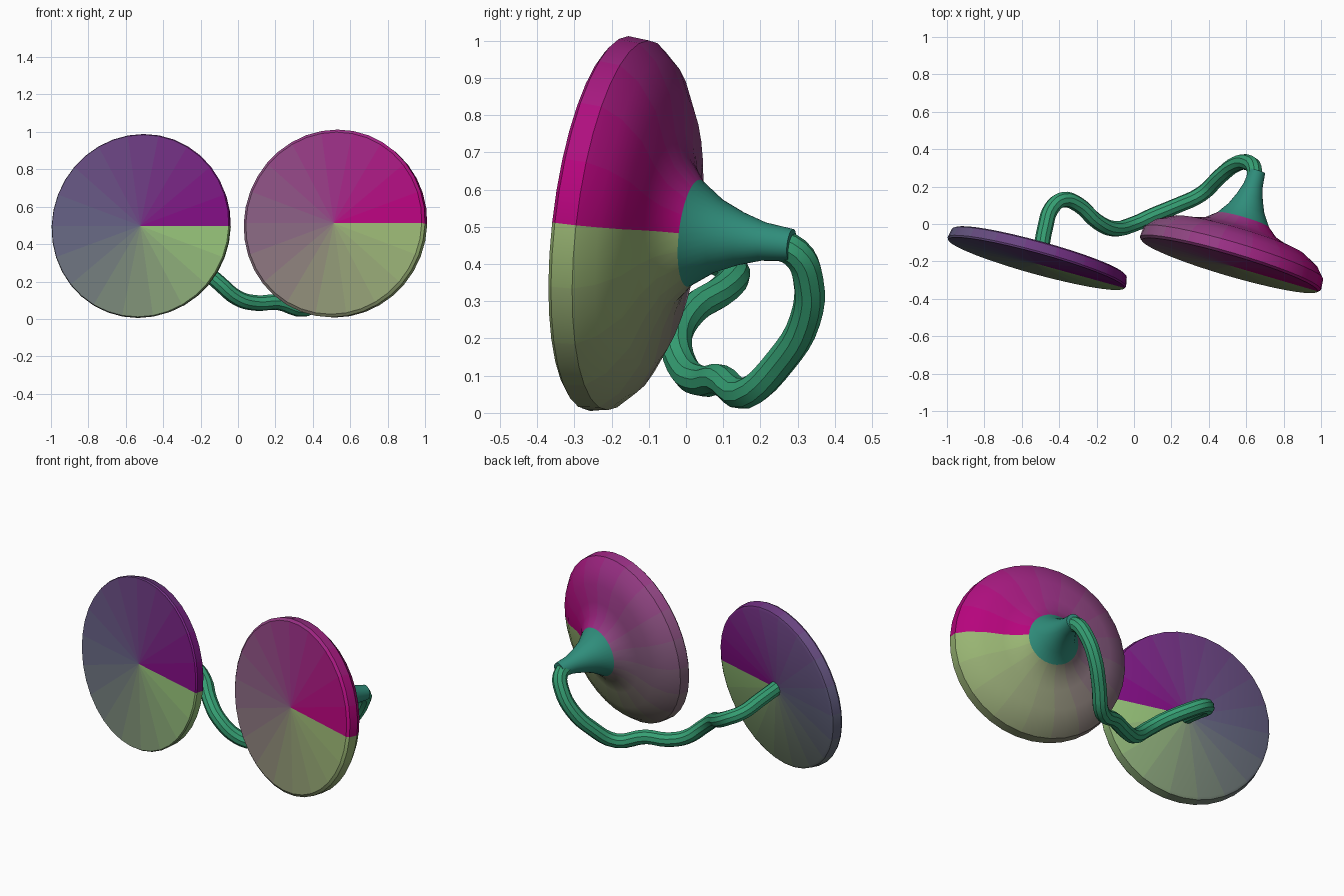
import bpy, bmesh, math
from mathutils import Vector, Matrix

if "Cube" in bpy.data.objects:
    bpy.data.objects.remove(bpy.data.objects["Cube"])

SEG = 36      # sides of each disc
SECTORS = 18  # colour wedges around each disc


def material(name, srgb):
    m = bpy.data.materials.new(name)
    m.diffuse_color = [c ** 2.2 for c in srgb] + [1]
    m.use_nodes = True
    m.node_tree.nodes["Principled BSDF"].inputs["Base Color"].default_value = m.diffuse_color
    return m


def sweep(stops, t):
    # colour at turn fraction t along evenly spaced stops
    x = t * (len(stops) - 1)
    i = min(int(x), len(stops) - 2)
    return Vector(stops[i]).lerp(Vector(stops[i + 1]), x - i)


def lathe(name, profile, centre, back, stops, neck_mat):
    """Spin (radius, depth) points about the axis pointing to the back."""
    z = Vector(back).normalized()
    up = (Vector((0, 0, 1)) - z * z.z).normalized()
    x = up.cross(-z).normalized()
    if x.x < 0:
        x = -x
    frame = Matrix((x, up, z)).transposed()
    bm = bmesh.new()
    rings = []
    for r, d in profile:
        ring = []
        for k in range(SEG):
            a = 2 * math.pi * k / SEG
            p = Vector((r * math.cos(a), r * math.sin(a), d))
            ring.append(bm.verts.new(Vector(centre) + frame @ p))
        rings.append(ring)
    ends = [bm.verts.new(Vector(centre) + z * d) for d in (profile[0][1], profile[-1][1])]
    for k in range(SEG):
        n = (k + 1) % SEG
        wedge = k * SECTORS // SEG
        for i in range(len(rings) - 1):
            f = bm.faces.new((rings[i][k], rings[i][n], rings[i + 1][n], rings[i + 1][k]))
            f.material_index = SECTORS if profile[i][1] > 0.24 else wedge
        f = bm.faces.new((ends[0], rings[0][n], rings[0][k]))
        f.material_index = wedge
        f = bm.faces.new((ends[1], rings[-1][k], rings[-1][n]))
        f.material_index = SECTORS if profile[-1][1] > 0.24 else wedge
    bmesh.ops.recalc_face_normals(bm, faces=bm.faces)
    me = bpy.data.meshes.new(name)
    bm.to_mesh(me)
    bm.free()
    for s in range(SECTORS):
        me.materials.append(material(f"{name}_wedge_{s}", sweep(stops, (s + 0.5) / SECTORS)))
    me.materials.append(neck_mat)
    ob = bpy.data.objects.new(name, me)
    bpy.context.collection.objects.link(ob)
    smooth(ob)
    return ob


def smooth(ob):
    bpy.ops.object.select_all(action='DESELECT')
    ob.select_set(True)
    bpy.context.view_layer.objects.active = ob
    bpy.ops.object.shade_smooth_by_angle(angle=math.radians(35))


green = material("tube_green", (0.22, 0.62, 0.45))
teal = material("neck_teal", (0.2, 0.55, 0.48))

# Bell with flared neck, on the right
lathe("bell",
      [(0.49, 0), (0.505, 0.012), (0.50, 0.07), (0.455, 0.12), (0.37, 0.165),
       (0.27, 0.185), (0.20, 0.21), (0.145, 0.255), (0.10, 0.32), (0.072, 0.385),
       (0.052, 0.45), (0.043, 0.53)],
      (0.512, -0.222, 0.512), (0.28, 0.957, -0.115),
      [(0.72, 0.03, 0.48), (0.6, 0.2, 0.52), (0.52, 0.38, 0.5),
       (0.55, 0.58, 0.45), (0.6, 0.72, 0.45)], teal)

# Flat disc, on the left
lathe("flat_disc",
      [(0.49, 0), (0.495, 0.01), (0.485, 0.06), (0.47, 0.068)],
      (-0.522, -0.212, 0.498), (0.265, 0.96, -0.115),
      [(0.5, 0.06, 0.5), (0.42, 0.24, 0.5), (0.38, 0.38, 0.5),
       (0.48, 0.55, 0.45), (0.58, 0.76, 0.46)], teal)

# Bent tube joining the two
path = [(-0.50, -0.16, 0.485), (-0.475, -0.02, 0.45), (-0.44, 0.085, 0.41),
        (-0.38, 0.13, 0.38), (-0.30, 0.105, 0.335), (-0.20, 0.015, 0.275),
        (-0.11, -0.025, 0.20), (0.0, 0.0, 0.11), (0.10, 0.045, 0.085),
        (0.21, 0.09, 0.09), (0.36, 0.16, 0.053), (0.46, 0.255, 0.14),
        (0.545, 0.32, 0.25), (0.61, 0.328, 0.36), (0.643, 0.295, 0.43),
        (0.64, 0.22, 0.46)]
cu = bpy.data.curves.new("tube", 'CURVE')
cu.dimensions = '3D'
cu.bevel_depth = 0.042
cu.bevel_resolution = 3
cu.resolution_u = 4
cu.use_fill_caps = True
sp = cu.splines.new('BEZIER')
sp.bezier_points.add(len(path) - 1)
for bp, co in zip(sp.bezier_points, path):
    bp.co = co
    bp.handle_left_type = bp.handle_right_type = 'AUTO'
cu.materials.append(green)
tube = bpy.data.objects.new("tube", cu)
bpy.context.collection.objects.link(tube)
bpy.ops.object.select_all(action='DESELECT')
tube.select_set(True)
bpy.context.view_layer.objects.active = tube
bpy.ops.object.convert(target='MESH')
smooth(bpy.context.view_layer.objects.active)
